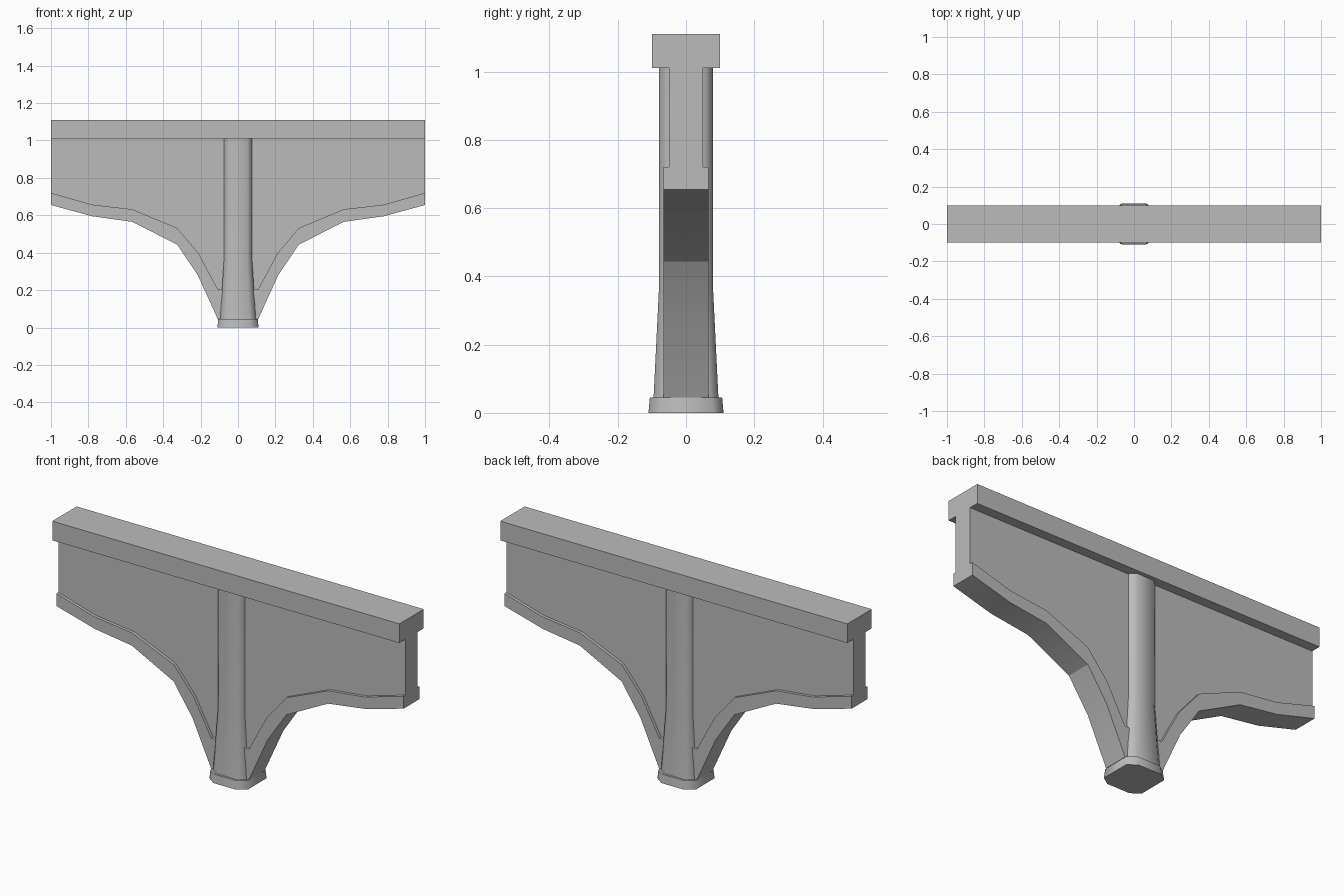
import bpy
import bmesh
import math

cube = bpy.data.objects.get("Cube")
if cube:
    bpy.data.objects.remove(cube, do_unlink=True)

# Single concrete colour
GREY = (0.5, 0.5, 0.5, 1.0)
concrete = bpy.data.materials.new("concrete_grey")
concrete.use_nodes = True
concrete.diffuse_color = GREY
concrete.node_tree.nodes["Principled BSDF"].inputs["Base Color"].default_value = GREY


def finish(name, bm, angle):
    bmesh.ops.recalc_face_normals(bm, faces=bm.faces)
    mesh = bpy.data.meshes.new(name)
    bm.to_mesh(mesh)
    bm.free()
    mesh.materials.append(concrete)
    obj = bpy.data.objects.new(name, mesh)
    bpy.context.collection.objects.link(obj)
    bpy.ops.object.select_all(action="DESELECT")
    obj.select_set(True)
    bpy.context.view_layer.objects.active = obj
    bpy.ops.object.shade_smooth_by_angle(angle=math.radians(angle))
    return obj


def slab(name, outline, half_depth, angle=25):
    """Extrude an x-z outline evenly to both sides of y = 0."""
    bm = bmesh.new()
    face = bm.faces.new([bm.verts.new((x, -half_depth, z)) for x, z in outline])
    ext = bmesh.ops.extrude_face_region(bm, geom=[face])
    moved = [v for v in ext["geom"] if isinstance(v, bmesh.types.BMVert)]
    bmesh.ops.translate(bm, verts=moved, vec=(0, 2 * half_depth, 0))
    return finish(name, bm, angle)


def octagon_loft(name, sections, angle=55):
    """Loft chamfered rectangles given as (z, half x, half y, cut x, cut y)."""
    bm = bmesh.new()
    rings = []
    for z, hx, hy, cx, cy in sections:
        quarter = [(hx, hy - cy), (hx - cx, hy)]
        left = [(-x, y) for x, y in reversed(quarter)]
        points = quarter + left
        points += [(-x, -y) for x, y in points]
        rings.append([bm.verts.new((x, y, z)) for x, y in points])
    for low, high in zip(rings, rings[1:]):
        for i in range(8):
            j = (i + 1) % 8
            bm.faces.new((low[i], low[j], high[j], high[i]))
    bm.faces.new(rings[0])
    bm.faces.new(rings[-1])
    return finish(name, bm, angle)


def mirrored(points):
    return [(-x, z) for x, z in reversed(points)]


# Haunch curves, from the foot out to the beam end
soffit = [(0.108, 0.045), (0.215, 0.28), (0.325, 0.443),
          (0.565, 0.565), (0.78, 0.595), (1.0, 0.655)]
rim_top = [(0.108, 0.205), (0.21, 0.395), (0.325, 0.532),
           (0.565, 0.632), (0.78, 0.657), (1.0, 0.72)]

# Raised rim along the underside, running behind the column
slab("haunch_rim", mirrored(soffit) + soffit + rim_top[::-1] + mirrored(rim_top)[::-1], 0.066)

# Thin web between rim and cap
DECK = 1.01
slab("web", mirrored(rim_top) + rim_top + [(1.0, DECK), (-1.0, DECK)], 0.05)

# Cap beam
slab("cap_beam", [(-1, DECK), (1, DECK), (1, 1.11), (-1, 1.11)], 0.1)

# Column flaring toward the foot, and its plinth
octagon_loft("column", [
    (0.045, 0.095, 0.095, 0.032, 0.026),
    (0.37, 0.075, 0.079, 0.026, 0.022),
    (DECK, 0.075, 0.079, 0.026, 0.022),
])
octagon_loft("plinth", [
    (0.0, 0.11, 0.11, 0.045, 0.032),
    (0.045, 0.106, 0.106, 0.043, 0.031),
])
